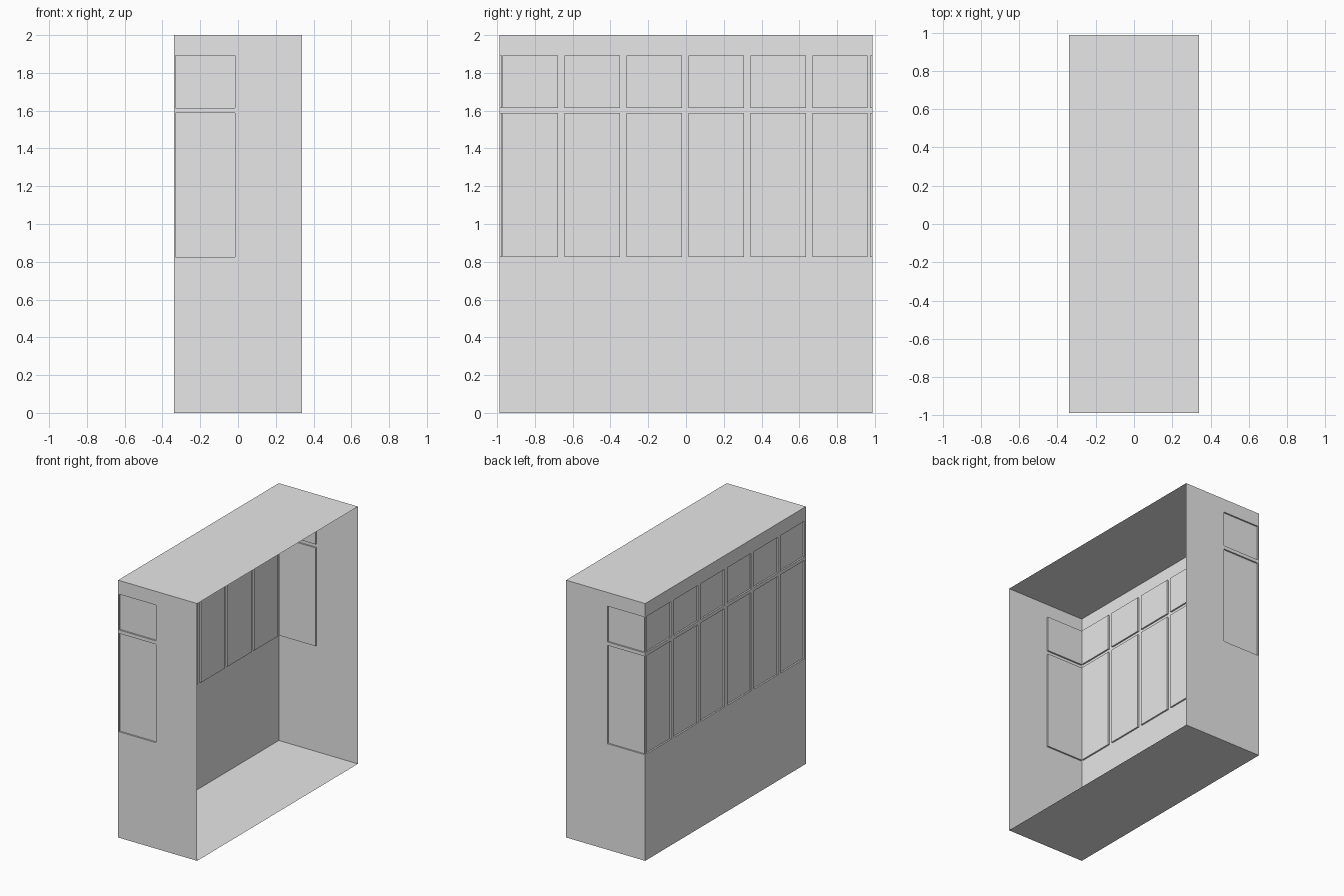
import bpy, bmesh
from mathutils import Vector

cube = bpy.data.objects.get("Cube")
if cube:
    bpy.data.objects.remove(cube, do_unlink=True)

HX, HY, TOP = 0.34, 0.987, 2.0      # half width, half length, height
DEPTH = 0.012                       # how far the panes sit inside the walls
ROWS = [(0.824, 1.588), (1.615, 1.893)]

grey = bpy.data.materials.new("plain grey")
grey.use_nodes = True
grey.diffuse_color = (0.8, 0.8, 0.8, 1)
grey.node_tree.nodes["Principled BSDF"].inputs["Base Color"].default_value = (0.8, 0.8, 0.8, 1)


def sheet(name, origin, u, v, size, inward, columns=(), rows=()):
    """Flat sheet spanned by u and v, with panes pushed inward at columns x rows."""
    origin, u, v, inward = map(Vector, (origin, u, v, inward))
    us = [0, *[c for pair in columns for c in pair], size[0]]
    vs = [0, *[r for pair in rows for r in pair], size[1]]
    bm = bmesh.new()
    grid = [[bm.verts.new(origin + u * a + v * b) for b in vs] for a in us]
    panes = []
    for i in range(len(us) - 1):
        for j in range(len(vs) - 1):
            loop = [grid[i][j], grid[i + 1][j], grid[i + 1][j + 1], grid[i][j + 1]]
            if u.cross(v).dot(inward) > 0:
                loop.reverse()
            face = bm.faces.new(loop)
            if i % 2 and j % 2:
                panes.append(face)
    # Sink the window panes, leaving a reveal around each
    if panes:
        sunk = bmesh.ops.extrude_discrete_faces(bm, faces=panes)["faces"]
        verts = list({vert for face in sunk for vert in face.verts})
        bmesh.ops.translate(bm, verts=verts, vec=inward * DEPTH)
    mesh = bpy.data.meshes.new(name)
    bm.to_mesh(mesh)
    bm.free()
    mesh.materials.append(grey)
    obj = bpy.data.objects.new(name, mesh)
    bpy.context.collection.objects.link(obj)
    return obj


X, Y, Z = (1, 0, 0), (0, 1, 0), (0, 0, 1)

# Long wall with six columns of windows
long_columns = [(0.016 + 0.328 * k, 0.309 + 0.328 * k) for k in range(6)]
sheet("long_wall", (-HX, -HY, 0), Y, Z, (2 * HY, TOP), X, long_columns, ROWS)

# End walls with one column of windows next to the long wall
for name, side in (("front_end_wall", -1), ("back_end_wall", 1)):
    sheet(name, (-HX, side * HY, 0), X, Z, (2 * HX, TOP), (0, -side, 0),
          [(0.008, 0.325)], ROWS)

# Floor and roof; the remaining long side stays open
sheet("floor", (-HX, -HY, 0), X, Y, (2 * HX, 2 * HY), Z)
sheet("roof", (-HX, -HY, TOP), X, Y, (2 * HX, 2 * HY), (0, 0, -1))
